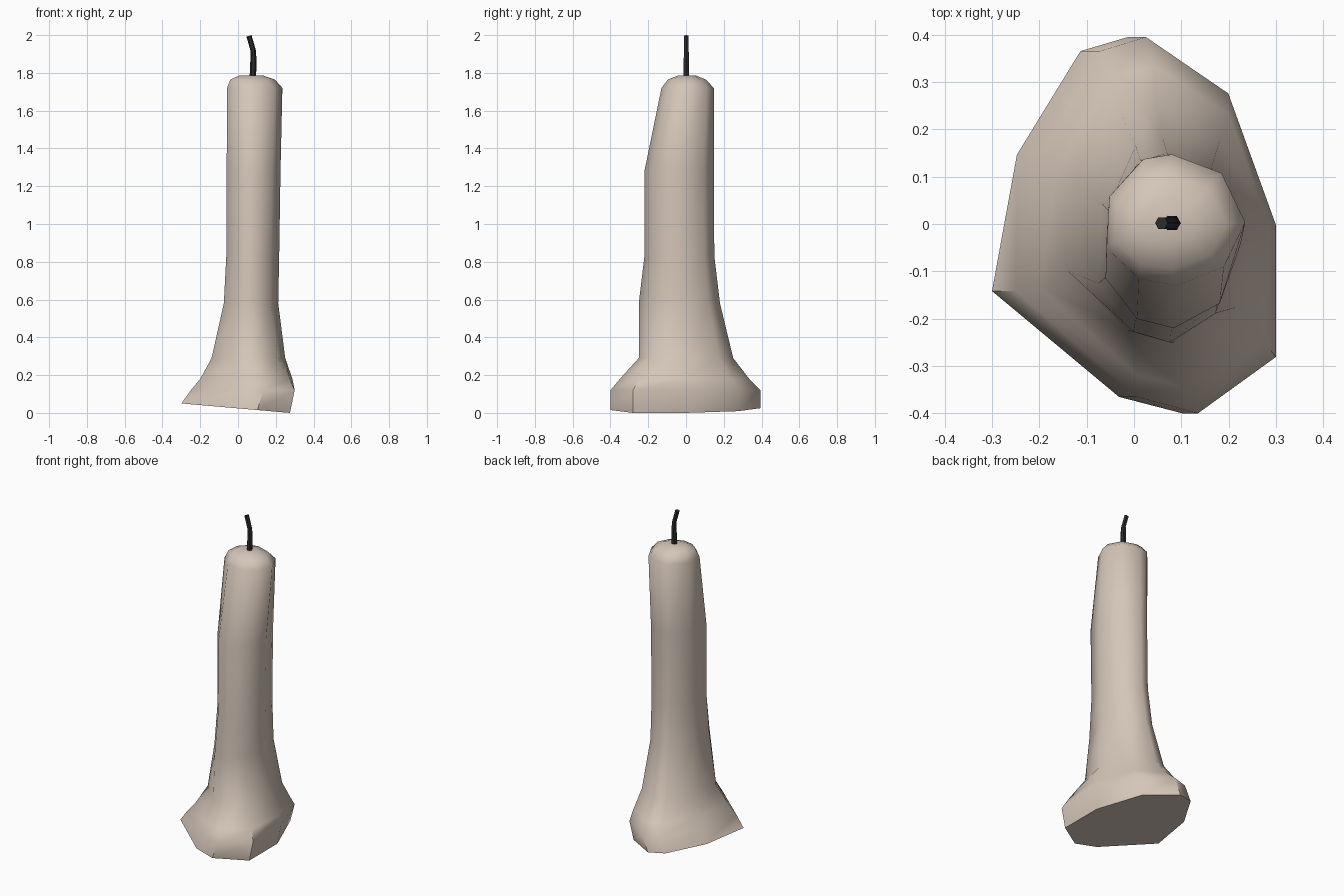
import bpy, bmesh, math
from mathutils import Vector

if "Cube" in bpy.data.objects:
    bpy.data.objects.remove(bpy.data.objects["Cube"])


def material(name, rgb):
    m = bpy.data.materials.new(name)
    m.diffuse_color = (*rgb, 1)
    m.use_nodes = True
    m.node_tree.nodes["Principled BSDF"].inputs["Base Color"].default_value = m.diffuse_color
    return m


def loft(name, rings, mat, angle):
    """Skin a list of equal-length vertex rings and close both ends."""
    bm = bmesh.new()
    vr = [[bm.verts.new(p) for p in r] for r in rings]
    n = len(vr[0])
    for a, b in zip(vr, vr[1:]):
        for i in range(n):
            j = (i + 1) % n
            bm.faces.new((a[i], a[j], b[j], b[i]))
    bm.faces.new(vr[0][::-1])
    bm.faces.new(vr[-1])
    bmesh.ops.recalc_face_normals(bm, faces=bm.faces[:])
    me = bpy.data.meshes.new(name)
    bm.to_mesh(me)
    bm.free()
    ob = bpy.data.objects.new(name, me)
    bpy.context.collection.objects.link(ob)
    me.materials.append(mat)
    bpy.ops.object.select_all(action='DESELECT')
    ob.select_set(True)
    bpy.context.view_layer.objects.active = ob
    bpy.ops.object.shade_smooth_by_angle(angle=math.radians(angle))
    return ob


def fit(shape, x0, x1, y0, y1):
    """Stretch an outline to the given bounds."""
    xs, ys = [p[0] for p in shape], [p[1] for p in shape]
    ax, bx, ay, by = min(xs), max(xs), min(ys), max(ys)
    return [(x0 + (x - ax) / (bx - ax) * (x1 - x0),
             y0 + (y - ay) / (by - ay) * (y1 - y0)) for x, y in shape]


wax = material("warm wax", (0.66, 0.56, 0.48))
char = material("charred wick", (0.025, 0.025, 0.025))

# outlines of the melted foot and of the round column, matching point order
foot = [(0.30, 0.0), (0.19, 0.28), (0.0, 0.40), (-0.105, 0.37), (-0.245, 0.15),
        (-0.30, -0.14), (-0.02, -0.365), (0.12, -0.40), (0.30, -0.28)]
column = [(0.235, 0.005), (0.185, 0.11), (0.08, 0.15), (0.02, 0.14), (-0.052, 0.06),
          (-0.058, -0.05), (0.01, -0.115), (0.09, -0.13), (0.19, -0.09)]

# height, x bounds, y bounds, blend from foot to column outline
levels = [
    (0.02, -0.30, 0.275, -0.40, 0.395, 0),
    (0.12, -0.25, 0.30, -0.40, 0.395, 0),
    (0.18, -0.20, 0.288, -0.35, 0.335, 0.2),
    (0.29, -0.14, 0.25, -0.25, 0.25, 0.6),
    (0.58, -0.075, 0.213, -0.25, 0.18, 0.9),
    (0.83, -0.062, 0.218, -0.22, 0.15, 1),
    (1.28, -0.06, 0.225, -0.22, 0.147, 1),
    (1.72, -0.058, 0.235, -0.13, 0.147, 1),
    (1.765, -0.04, 0.195, -0.095, 0.105, 1),
    (1.787, 0.01, 0.13, -0.04, 0.05, 1),
]
rings = []
for k, (z, x0, x1, y0, y1, t) in enumerate(levels):
    mix = zip(fit(foot, 0, 1, 0, 1), fit(column, 0, 1, 0, 1))
    shape = [(a[0] * (1 - t) + b[0] * t, a[1] * (1 - t) + b[1] * t) for a, b in mix]
    ring = []
    for x, y in fit(shape, x0, x1, y0, y1):
        # the underside rises towards the left
        h = 0.05 * (x1 - x) / (x1 - x0) if k == 0 else z
        ring.append((x, y, h))
    rings.append(ring)
loft("candle_body", rings, wax, 50)

# bent wick
path = [(0.078, 0.002, 1.77), (0.082, 0.002, 1.86), (0.08, 0.002, 1.92), (0.058, 0.002, 1.996)]
wick = []
for i, p in enumerate(path):
    tilt = (0, 0, 0.14, 0.28)[i]
    r = 0.017 if i < 2 else 0.014
    u = Vector((math.cos(tilt), 0, math.sin(tilt)))
    wick.append([Vector(p) + u * r * math.cos(a) + Vector((0, r * math.sin(a), 0))
                 for a in (j * math.tau / 6 for j in range(6))])
loft("wick", wick, char, 40)
